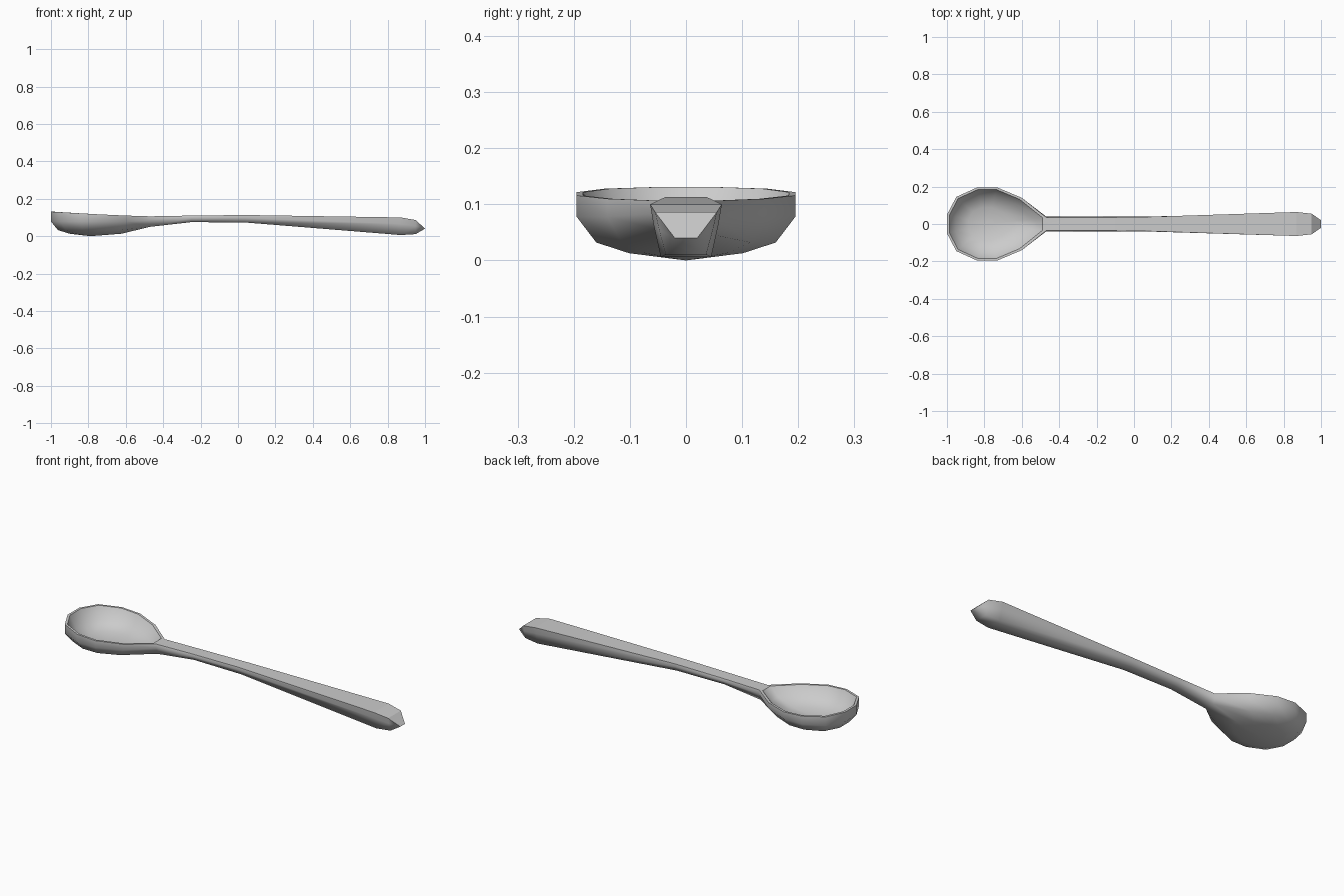
import bpy, bmesh

if "Cube" in bpy.data.objects:
    bpy.data.objects.remove(bpy.data.objects["Cube"])

steel = bpy.data.materials.new("brushed_steel")
steel.use_nodes = True
steel.diffuse_color = (0.6, 0.6, 0.6, 1)
steel.node_tree.nodes["Principled BSDF"].inputs["Base Color"].default_value = (0.6, 0.6, 0.6, 1)

bm = bmesh.new()
CX = -0.79

# Half outline of the bowl from the neck round to the front lip
outline = [(-0.47, 0.036), (-0.6, 0.14), (-0.73, 0.195), (-0.84, 0.195), (-0.95, 0.145), (-1.0, 0.05)]


def rim_z(x):
    return 0.106 + 0.025 * max(0, (-0.47 - x) / 0.53) ** 1.3


def ring(scale, z=None, neck=None):
    """One loop of the bowl, mirrored across y; neck overrides the first point."""
    half = [(CX + (x - CX) * scale, y * scale, rim_z(x) if z is None else z) for x, y in outline]
    if neck:
        half[0] = neck
    pts = half + [(x, -y, h) for x, y, h in reversed(half)]
    return [bm.verts.new(p) for p in pts]


def bridge(a, b, skip_neck=False):
    n = len(a)
    for i in range(n - 1 if skip_neck else n):
        j = (i + 1) % n
        bm.faces.new((a[i], a[j], b[j], b[i]))


def fan(loop, z):
    tip = bm.verts.new((CX, 0, z))
    for i in range(len(loop)):
        bm.faces.new((loop[i], loop[(i + 1) % len(loop)], tip))


# Bowl outside: open at the neck where the handle joins
rim = ring(1.0)
side = ring(1.0, 0.078, (-0.47, 0.040, 0.085))
under = ring(0.82, 0.032, (-0.47, 0.028, 0.05))
base = ring(0.52, 0.013)
bridge(rim, side, True)
bridge(side, under, True)
bridge(under, base)
fan(base, 0.0)

# Bowl inside
lip = ring(0.94)
wall = ring(0.78, 0.062)
floor = ring(0.45, 0.034)
bridge(rim, lip)
bridge(lip, wall)
bridge(wall, floor)
fan(floor, 0.025)

# Handle stations: x, then half width and height of the top, middle and bottom edges
stations = [
    (-0.25, (0.035, 0.110), (0.041, 0.098), (0.026, 0.075)),
    (0.04, (0.037, 0.113), (0.039, 0.098), (0.027, 0.073)),
    (0.87, (0.064, 0.100), (0.058, 0.065), (0.045, 0.006)),
    (0.95, (0.055, 0.086), (0.048, 0.055), (0.036, 0.011)),
]
section = [rim[0], side[0], under[0], under[-1], side[-1], rim[-1]]
tops = [(rim[0], rim[-1])]
for x, *edges in stations:
    pts = [(x, y, z) for y, z in edges] + [(x, -y, z) for y, z in reversed(edges)]
    nxt = [bm.verts.new(p) for p in pts]
    bridge(section, nxt)
    section = nxt
    tops.append((nxt[0], nxt[-1]))

# Handle tip closes to a short edge
a, b = (bm.verts.new((1.0, s * 0.02, 0.04)) for s in (1, -1))
bm.faces.new((section[0], section[1], a))
bm.faces.new((section[1], section[2], a))
bm.faces.new((section[2], section[3], b, a))
bm.faces.new((section[3], section[4], b))
bm.faces.new((section[4], section[5], b))
bm.faces.new((section[5], section[0], a, b))
tops.append((a, b))

# Smooth everywhere except the rim and the flat top of the handle
bmesh.ops.recalc_face_normals(bm, faces=bm.faces)
for f in bm.faces:
    f.smooth = True
sharp = set()
for loop in (rim, lip):
    sharp |= {frozenset((loop[i - 1], loop[i])) for i in range(len(loop))}
for p, q in zip(tops, tops[1:]):
    sharp |= {frozenset((p[0], q[0])), frozenset((p[1], q[1]))}
sharp |= {frozenset(t) for t in tops[-3:]}
sharp.discard(frozenset((rim[0], rim[-1])))
for e in bm.edges:
    e.smooth = frozenset(e.verts) not in sharp

mesh = bpy.data.meshes.new("spoon")
bm.to_mesh(mesh)
bm.free()
mesh.materials.append(steel)
spoon = bpy.data.objects.new("spoon", mesh)
bpy.context.collection.objects.link(spoon)
